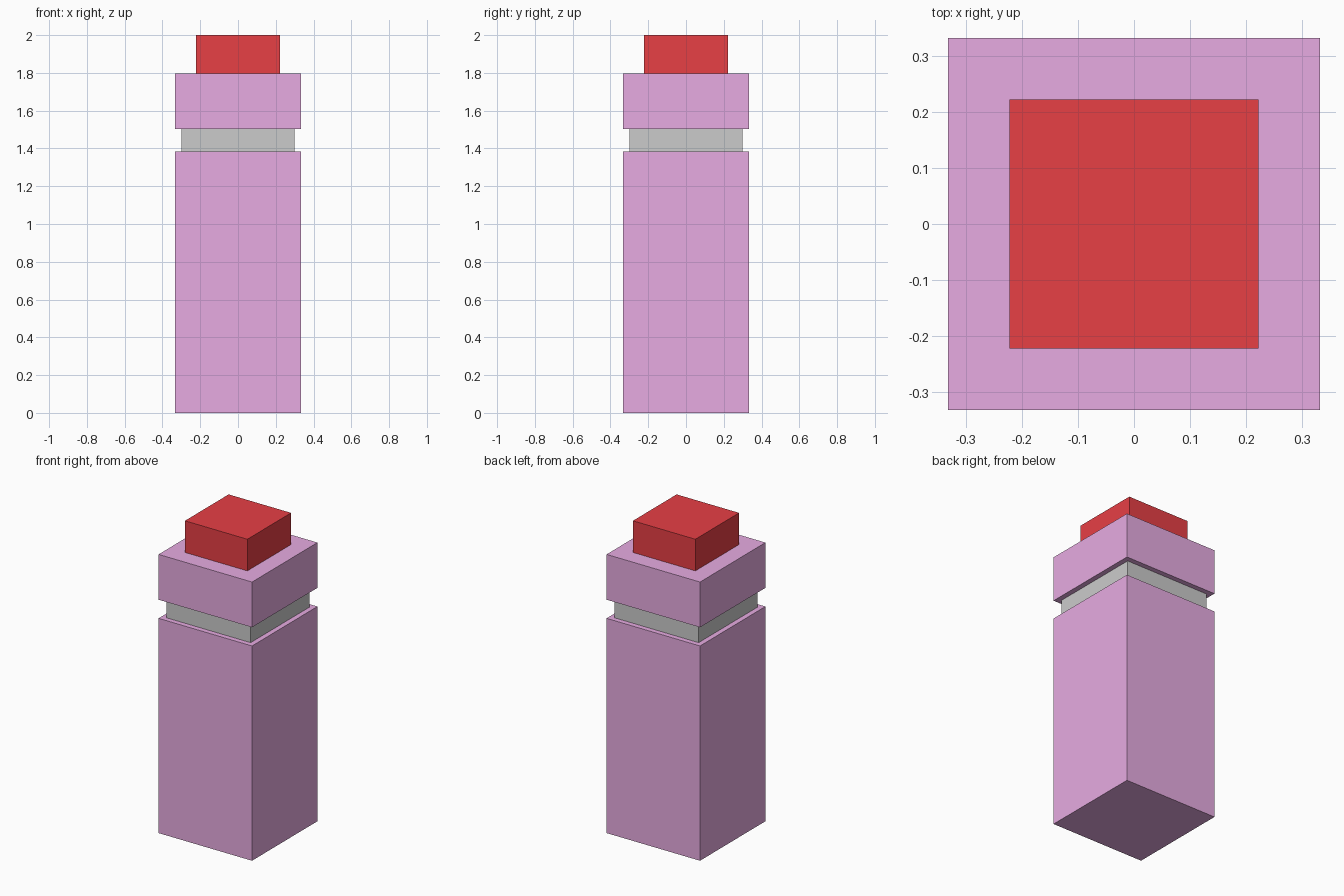
import bpy

if "Cube" in bpy.data.objects:
    bpy.data.objects.remove(bpy.data.objects["Cube"])


def material(name, color):
    mat = bpy.data.materials.new(name)
    mat.diffuse_color = color
    mat.use_nodes = True
    mat.node_tree.nodes["Principled BSDF"].inputs["Base Color"].default_value = mat.diffuse_color
    return mat


def block(name, width, z0, z1, mat=None):
    """Square block centred on the z axis, spanning z0 to z1."""
    bpy.ops.mesh.primitive_cube_add(size=1, location=(0, 0, (z0 + z1) / 2))
    obj = bpy.context.object
    obj.name = name
    obj.scale = (width, width, z1 - z0)
    bpy.ops.object.transform_apply(location=False, rotation=False, scale=True)
    if mat:
        obj.data.materials.append(mat)
    return obj


pink = material("pink", (0.8, 0.41, 0.76, 1))
red = material("red", (0.8, 0.05, 0.06, 1))

# Stacked parts, bottom to top
block("body", 0.666, 0.0, 1.384, pink)
block("neck", 0.60, 1.384, 1.504)
block("collar", 0.666, 1.504, 1.796, pink)
block("cap", 0.445, 1.796, 2.0, red)
